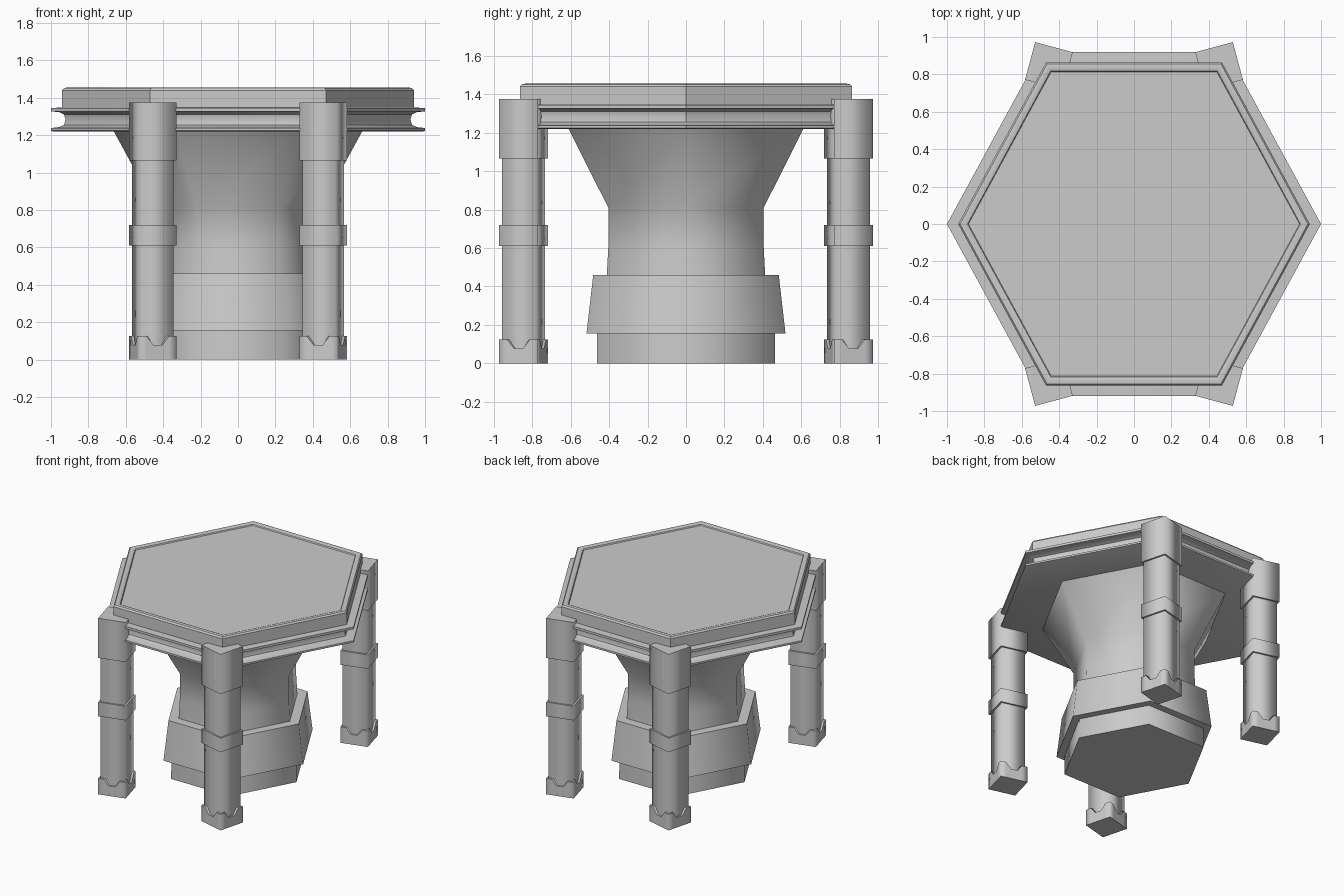
import bpy, bmesh
from math import sin, cos, pi

if "Cube" in bpy.data.objects:
    bpy.data.objects.remove(bpy.data.objects["Cube"])

Y_STRETCH = 1.062  # the hexagon is slightly deeper than regular


def loft(name, rings, soft_corners):
    """Skin a stack of closed rings; only edges along rings are sharp if soft_corners."""
    bm = bmesh.new()
    loops = [[bm.verts.new(p) for p in r] for r in rings]
    n = len(loops[0])
    for a, b in zip(loops, loops[1:]):
        for i in range(n):
            j = (i + 1) % n
            bm.faces.new((a[i], a[j], b[j], b[i]))
    bm.faces.new(loops[0][::-1])
    bm.faces.new(loops[-1])
    bmesh.ops.recalc_face_normals(bm, faces=bm.faces[:])
    ring_of = {v: k for k, l in enumerate(loops) for v in l}
    for f in bm.faces:
        f.smooth = True
    for e in bm.edges:
        on_ring = ring_of[e.verts[0]] == ring_of[e.verts[1]]
        if (on_ring or not soft_corners) and e.calc_face_angle(0) > 0.6:
            e.smooth = False
    me = bpy.data.meshes.new(name)
    bm.to_mesh(me)
    bm.free()
    ob = bpy.data.objects.new(name, me)
    bpy.context.collection.objects.link(ob)
    return ob


def hexagon(r, z):
    return [(r * cos(i * pi / 3), r * sin(i * pi / 3) * Y_STRETCH, z) for i in range(6)]


def hex_part(name, profile, soft):
    return loft(name, [hexagon(r, z) for r, z in profile], soft)


# Table top: two thin lips, recessed frieze, slab with rounded rim and sunken panel
hex_part("table_top", [
    (0.99, 1.22), (1.0, 1.224), (1.0, 1.238), (0.955, 1.243), (0.93, 1.255),
    (0.922, 1.285), (0.93, 1.31), (0.955, 1.323), (1.0, 1.327), (1.0, 1.345),
    (0.94, 1.348), (0.94, 1.44), (0.93, 1.452), (0.91, 1.455), (0.89, 1.448),
    (0.885, 1.44)], False)

# Pedestal: plinth, tapered drum, waisted neck flaring up to the top
hex_part("pedestal", [
    (0.505, 0), (0.503, 0.155), (0.563, 0.155), (0.525, 0.46), (0.448, 0.46),
    (0.44, 0.6), (0.44, 0.81), (0.665, 1.222)], True)

# Legs: square posts turned 15 degrees, on the four paired hexagon corners
CORNERS = [(-1, -1), (1, -1), (1, 1), (-1, 1)]
BLOCK, POST = 0.104, 0.091


def leg_point(u, v, z, sx, sy):
    c, s = cos(pi / 12), sin(pi / 12)
    return (sx * (0.455 + u * c - v * s), sy * (0.845 + u * s + v * c), z)


def square(h, z, sx, sy):
    return [leg_point(h * a, h * b, z, sx, sy) for a, b in CORNERS]


def foot_ring(h, sx, sy, tops):
    pts = []
    for k in range(4):
        (a, b), (c, d) = CORNERS[k], CORNERS[(k + 1) % 4]
        for t, z in zip((0, 0.2, 0.38, 0.62, 0.8), tops):
            pts.append(leg_point(h * (a + (c - a) * t), h * (b + (d - b) * t), z, sx, sy))
    return pts


LEG_PROFILE = [(POST, 0.01), (POST, 0.61), (BLOCK, 0.61), (BLOCK, 0.72),
               (POST, 0.72), (POST, 1.065), (BLOCK, 1.065), (BLOCK, 1.375)]
NOTCH = (0.125, 0.125, 0.078, 0.078, 0.125)

for side, sx in (("left", -1), ("right", 1)):
    for end, sy in (("front", -1), ("back", 1)):
        loft(f"{end}_{side}_leg", [square(h, z, sx, sy) for h, z in LEG_PROFILE], True)
        # Foot sleeve with a notch in each face
        loft(f"{end}_{side}_foot", [
            foot_ring(BLOCK, sx, sy, (0,) * 5),
            foot_ring(BLOCK, sx, sy, NOTCH),
            foot_ring(POST - 0.002, sx, sy, NOTCH),
            foot_ring(POST - 0.002, sx, sy, (0.05,) * 5)], True)
